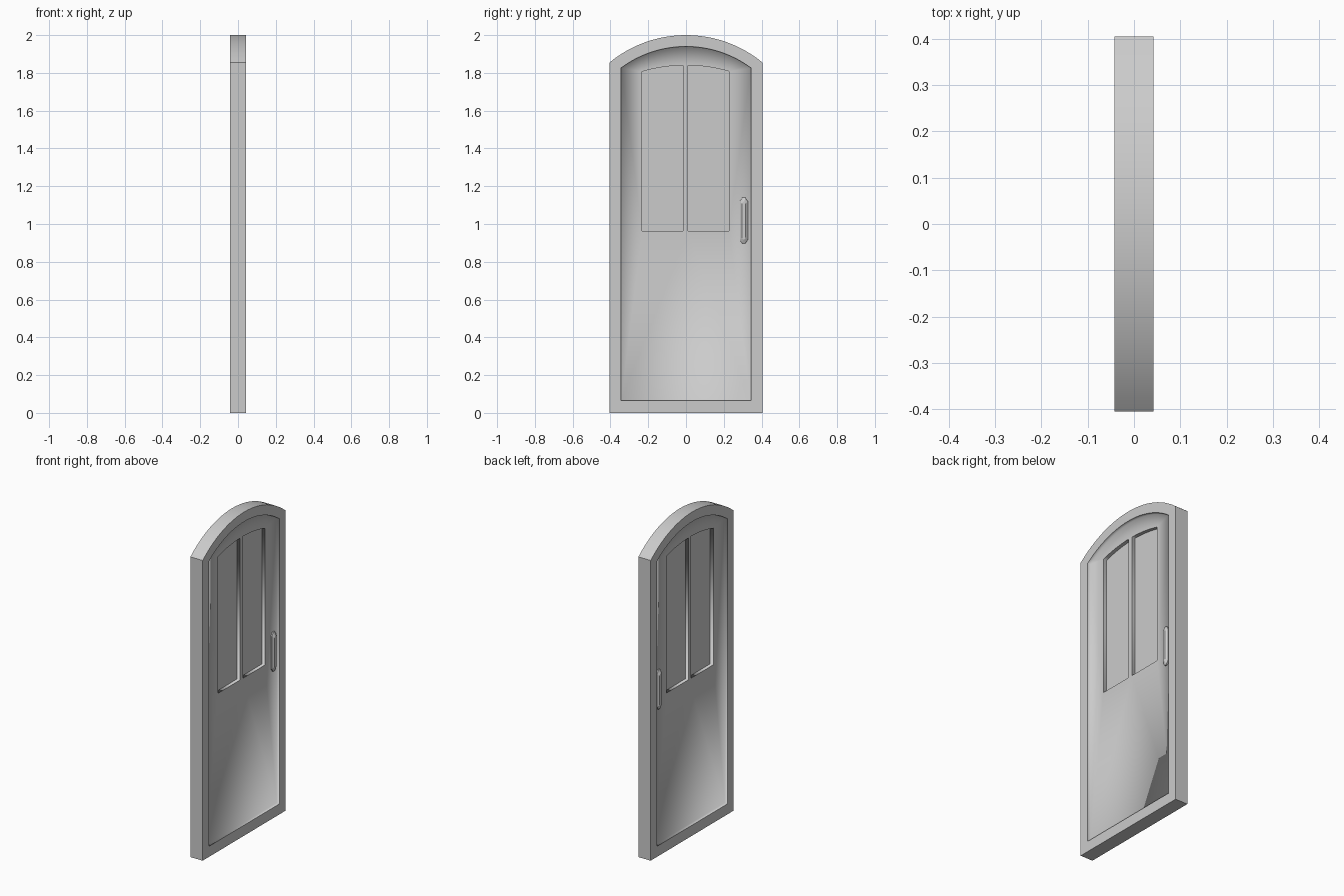
import bpy, bmesh, math

if "Cube" in bpy.data.objects:
    bpy.data.objects.remove(bpy.data.objects["Cube"])

HALF_T = 0.042     # half door thickness
FLOOR = 0.025      # face of the sunken panel
GLASS = 0.003      # face of the window panes
ARC_Z = 1.362      # arch centre height


def arch(y0, y1, z0, centre, radius, n):
    """Outline with a flat bottom, straight sides and a curved top."""
    a0 = math.asin(y1 / radius)
    a1 = math.asin(y0 / radius)
    pts = [(y0, z0), (y1, z0)]
    for i in range(n + 1):
        a = a0 + (a1 - a0) * i / n
        pts.append((radius * math.sin(a), centre + radius * math.cos(a)))
    return pts


def ring(bm, pts, x):
    return [bm.verts.new((x, y, z)) for y, z in pts]


def bridge(bm, a, b):
    n = len(a)
    return [bm.faces.new((a[i], a[(i + 1) % n], b[(i + 1) % n], b[i])) for i in range(n)]


def loop_edges(bm, r):
    out = []
    for i in range(len(r)):
        v, w = r[i], r[(i + 1) % len(r)]
        out.append(bm.edges.get((v, w)) or bm.edges.new((v, w)))
    return out


def finish(bm, name):
    bmesh.ops.recalc_face_normals(bm, faces=bm.faces[:])
    me = bpy.data.meshes.new(name)
    bm.to_mesh(me)
    bm.free()
    ob = bpy.data.objects.new(name, me)
    bpy.context.collection.objects.link(ob)
    return ob


# Door leaf: edge band, rim, sunken panel and window panes on both sides
bm = bmesh.new()
outer = arch(-0.405, 0.405, 0, ARC_Z, 0.638, 24)
lip = arch(-0.345, 0.345, 0.065, ARC_Z, 0.578, 24)
sunk = arch(-0.342, 0.342, 0.068, ARC_Z, 0.575, 24)
windows = [arch(-0.232, -0.015, 0.963, 1.01, 0.83, 8),
           arch(0.011, 0.228, 0.963, 1.01, 0.83, 8)]
sharp, outers = [], []
for s in (-1, 1):
    ro = ring(bm, outer, s * HALF_T)
    rl = ring(bm, lip, s * HALF_T)
    rs = ring(bm, sunk, s * FLOOR)
    bridge(bm, ro, rl)
    bridge(bm, rl, rs)
    outers.append(ro)
    sharp += loop_edges(bm, ro) + loop_edges(bm, rl)
    border = loop_edges(bm, rs)
    for w in windows:
        top, pane = ring(bm, w, s * FLOOR), ring(bm, w, s * GLASS)
        border += loop_edges(bm, top)
        sharp += loop_edges(bm, top)
        bridge(bm, top, pane)
        bm.faces.new(pane)
        sharp += loop_edges(bm, pane)
    bmesh.ops.triangle_fill(bm, edges=border, use_beauty=True, normal=(s, 0, 0))
bridge(bm, *outers)
for f in bm.faces:
    f.smooth = True
for e in sharp:
    e.smooth = False
for e in bm.edges:
    if e.is_valid and len(e.link_faces) == 2 and all(abs(abs(v.co.x) - HALF_T) < 1e-5 for v in e.verts):
        a, b = e.verts
        if a.co.x * b.co.x < 0 and a.co.z < 1.9 and abs(a.co.y) > 0.4:
            e.smooth = False
finish(bm, "door_leaf")

# Pull handles: faceted bars with tapered ends, one per side
for s, name in ((1, "handle_right"), (-1, "handle_left")):
    bm = bmesh.new()

    def bar(w, h, taper):
        return [(0.306 + y, 1.018 + z) for y, z in (
            (-w, -h + taper), (-w * 0.35, -h), (w * 0.35, -h), (w, -h + taper),
            (w, h - taper), (w * 0.35, h), (-w * 0.35, h), (-w, h - taper))]
    r = [ring(bm, bar(0.021, 0.123, 0.02), s * (FLOOR - 0.003)),
         ring(bm, bar(0.021, 0.121, 0.02), s * 0.032),
         ring(bm, bar(0.010, 0.100, 0.01), s * 0.0415)]
    bridge(bm, r[0], r[1])
    bridge(bm, r[1], r[2])
    bm.faces.new(r[0])
    bm.faces.new(r[2])
    finish(bm, name)
